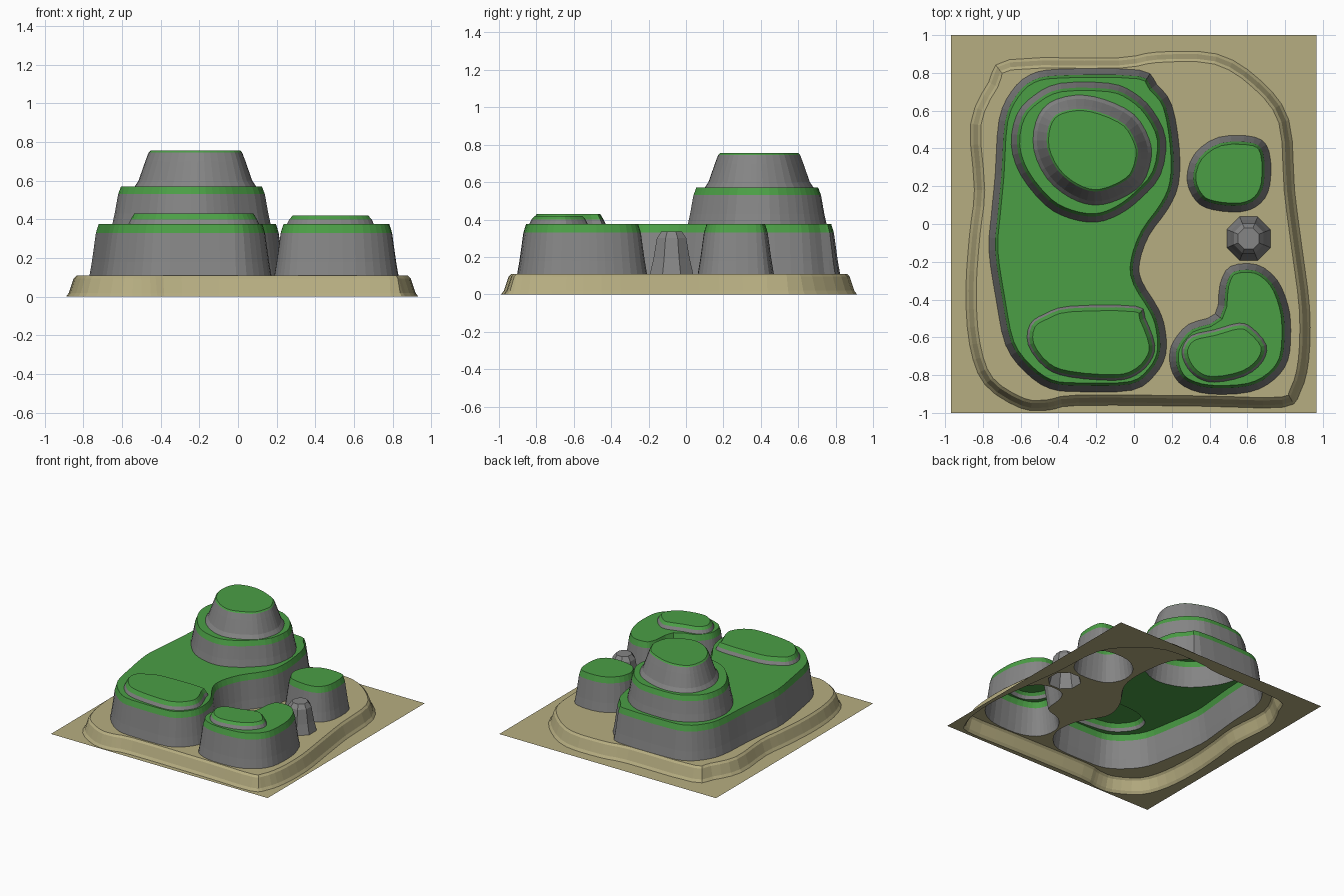
import bpy, bmesh, math
from mathutils import Vector

if "Cube" in bpy.data.objects:
    bpy.data.objects.remove(bpy.data.objects["Cube"])


def material(name, rgb):
    m = bpy.data.materials.new(name)
    m.diffuse_color = (*rgb, 1)
    m.use_nodes = True
    m.node_tree.nodes["Principled BSDF"].inputs["Base Color"].default_value = m.diffuse_color
    return m


MATS = [material("sand", (0.47, 0.42, 0.22)),
        material("grey rock", (0.235, 0.235, 0.235)),
        material("grass green", (0.07, 0.345, 0.06))]
SAND, ROCK, GRASS = 0, 1, 2


def ccw(pts):
    area = sum(a[0] * b[1] - b[0] * a[1] for a, b in zip(pts, pts[1:] + pts[:1]))
    return pts if area > 0 else pts[::-1]


def smooth(pts, steps=3):
    """Closed Catmull-Rom outline through the control points."""
    p = [Vector(q) for q in ccw(pts)]
    n, out = len(p), []
    for i in range(n):
        a, b, c, d = p[i - 1], p[i], p[(i + 1) % n], p[(i + 2) % n]
        for k in range(steps):
            t = k / steps
            out.append(0.5 * (2 * b + (c - a) * t + (2 * a - 5 * b + 4 * c - d) * t * t
                              + (3 * b - a - 3 * c + d) * t ** 3))
    return out


def inset(pts, dist):
    """Move a counter-clockwise outline inward."""
    out = []
    for i, p in enumerate(pts):
        t = (pts[(i + 1) % len(pts)] - pts[i - 1]).normalized()
        out.append(p + Vector((-t.y, t.x)) * dist)
    return out


def terrace(name, outline, profile, bands, top, holes=()):
    """Loft an outline up a profile of (inset, z), then cap it around the holes."""
    bm = bmesh.new()

    def ring(pts, z):
        return [bm.verts.new((p.x, p.y, z)) for p in pts]

    def edges(vs):
        res = []
        for a, b in zip(vs, vs[1:] + vs[:1]):
            res.append(bm.edges.get((a, b)) or bm.edges.new((a, b)))
        return res

    rings = [ring(inset(outline, d), z) for d, z in profile]
    n = len(outline)
    for lo, hi, mat in zip(rings, rings[1:], bands):
        for i in range(n):
            j = (i + 1) % n
            bm.faces.new((lo[i], lo[j], hi[j], hi[i])).material_index = mat
    # flat cap with openings for whatever stands on it
    loops = edges(rings[-1])
    for h in holes:
        loops += edges(ring(h, profile[-1][1]))
    res = bmesh.ops.triangle_fill(bm, use_beauty=True, edges=loops, normal=(0, 0, 1))
    for f in res["geom"]:
        if isinstance(f, bmesh.types.BMFace):
            f.material_index = top
            f.normal_update()
            if f.normal.z < 0:
                f.normal_flip()
    me = bpy.data.meshes.new(name)
    bm.to_mesh(me)
    bm.free()
    for m in MATS:
        me.materials.append(m)
    ob = bpy.data.objects.new(name, me)
    bpy.context.collection.objects.link(ob)
    return ob


# Outlines of every level, traced at its foot
beach = smooth([(-.66, .87), (-.08, .88), (.12, .91), (.44, .90), (.67, .76), (.82, .55),
                (.85, .18), (.89, -.13), (.93, -.45), (.925, -.72), (.88, -.89),
                (.79, -.97), (.37, -.965), (-.29, -.96), (-.45, -.985), (-.60, -.975),
                (-.79, -.85), (-.87, -.64), (-.89, -.35), (-.87, -.05), (-.845, .18),
                (-.865, .53), (-.77, .75)])
main = smooth([(-.55, .79), (-.39, .82), (.03, .815), (.12, .74), (.20, .63), (.24, .40),
               (.235, .21), (.18, .08), (.08, -.06), (.03, -.20), (.04, -.30),
               (.13, -.45), (.165, -.56), (.168, -.69), (.11, -.80), (-.01, -.88),
               (-.29, -.888), (-.45, -.87), (-.58, -.78), (-.68, -.64), (-.73, -.40),
               (-.768, -.14), (-.755, .05), (-.735, .26), (-.715, .55), (-.65, .70)])
shelf = smooth([(.168, .45), (.14, .26), (.03, .13), (-.08, .05), (-.20, .01), (-.34, .03),
                (-.47, .10), (-.60, .26), (-.65, .42), (-.62, .58), (-.53, .68),
                (-.39, .745), (-.13, .745), (0, .695), (.10, .60)])
peak = smooth([(-.53, .39), (-.52, .54), (-.45, .64), (-.31, .682), (-.16, .66), (0, .58),
               (.08, .45), (.09, .34), (.04, .21), (-.08, .13), (-.21, .10),
               (-.34, .14), (-.46, .24)])
mound_west = smooth([(-.56, -.64), (-.55, -.53), (-.47, -.475), (-.34, -.435), (.01, -.435),
                     (.06, -.50), (.11, -.64), (.085, -.73), (.01, -.80), (-.10, -.828),
                     (-.34, -.81), (-.47, -.76)])
back_hill = smooth([(.28, .235), (.32, .37), (.45, .46), (.64, .46), (.715, .385),
                    (.72, .21), (.67, .11), (.57, .065), (.42, .075), (.33, .12)])
front_hill = smooth([(.188, -.70), (.21, -.62), (.29, -.53), (.43, -.475), (.455, -.32),
                     (.51, -.225), (.65, -.215), (.757, -.295), (.815, -.43),
                     (.83, -.56), (.815, -.72), (.74, -.825), (.61, -.89),
                     (.40, -.90), (.265, -.86), (.205, -.79)])
mound_east = smooth([(.255, -.66), (.305, -.59), (.425, -.56), (.555, -.525), (.625, -.55),
                     (.70, -.64), (.68, -.73), (.585, -.805), (.425, -.838),
                     (.33, -.81), (.27, -.74)])
knob = [Vector((.607 + .125 * math.cos(a), -.077 + .125 * math.sin(a)))
        for a in (math.pi / 8 + i * math.pi / 4 for i in range(8))]
sheet = [Vector(p) for p in ((-.968, -1), (.965, -1), (.965, 1), (-.968, 1))]

# Ground sheet and raised sand
terrace("ground_sheet", sheet, [(0, 0)], [], SAND, [beach])
terrace("sand_plateau", beach, [(0, 0), (.015, .02), (.04, .095), (.055, .11)],
        [SAND] * 3, SAND, [main, back_hill, front_hill, knob])

# Low cliffs: rock wall, grass rim and grass top
cliff = [(0, .11), (.012, .18), (.033, .33), (.047, .375)]
cliff_bands = [ROCK, ROCK, GRASS]
terrace("main_cliff", main, cliff, cliff_bands, GRASS, [shelf, mound_west])
terrace("back_hill", back_hill, cliff, cliff_bands, GRASS)
terrace("front_hill", front_hill, cliff, cliff_bands, GRASS, [mound_east])

# Shallow mounds
for nm, line, z in (("west_mound", mound_west, .43), ("east_mound", mound_east, .42)):
    terrace(nm, line, [(0, .375), (.012, .40), (.03, z)], [ROCK, GRASS], GRASS)

# Mountain shelf and peak
terrace("mountain_shelf", shelf, [(0, .375), (.012, .43), (.03, .53), (.045, .57)],
        [ROCK, ROCK, GRASS], GRASS, [peak])
terrace("mountain_peak", peak,
        [(0, .57), (.02, .60), (.055, .70), (.072, .745), (.082, .755)],
        [ROCK, ROCK, ROCK, GRASS], GRASS)

# Small rock knob
terrace("rock_knob", knob, [(0, .11), (.02, .19), (.04, .30), (.065, .335)],
        [ROCK] * 3, ROCK)
